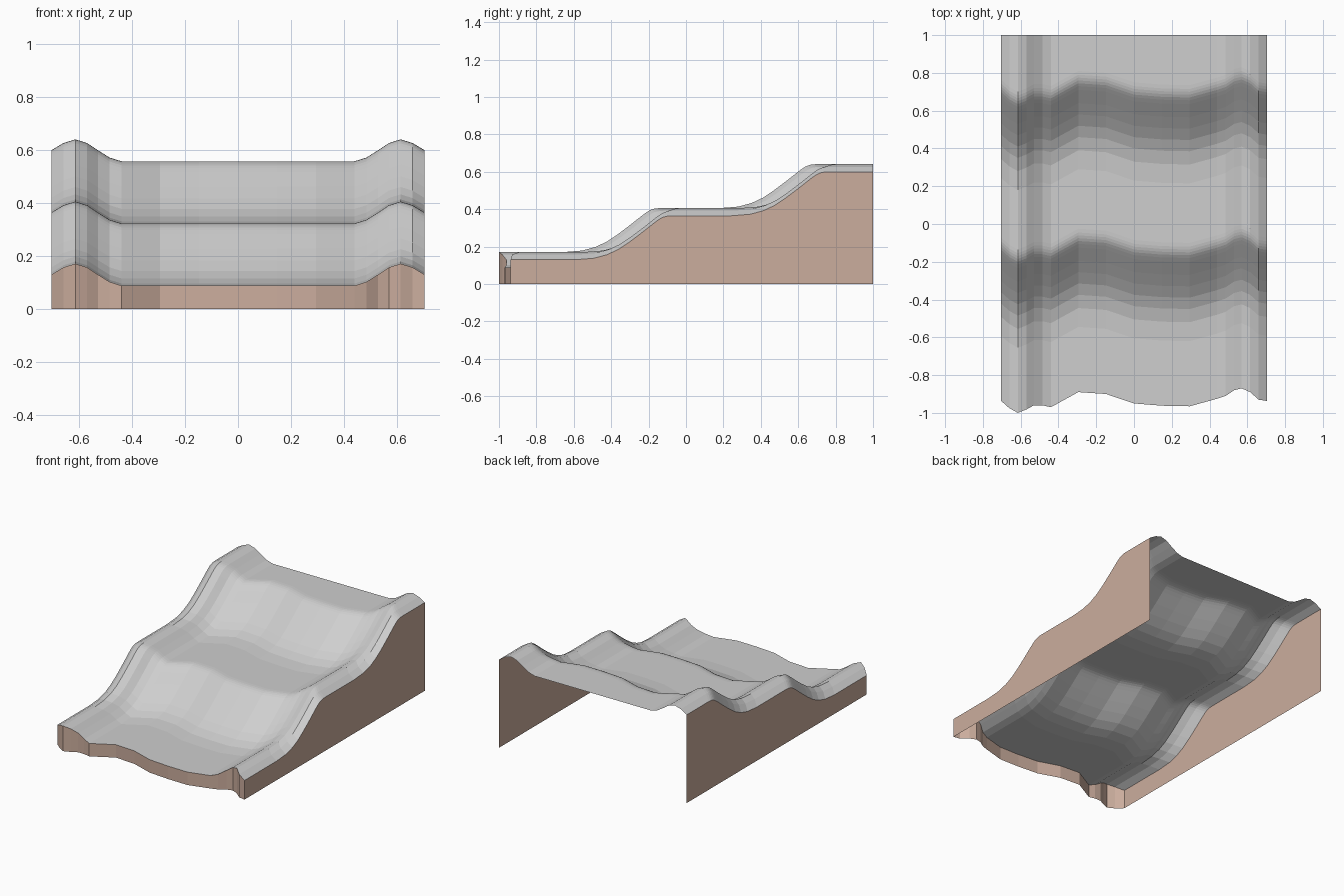
import bpy
import bmesh

cube = bpy.data.objects.get("Cube")
if cube:
    bpy.data.objects.remove(cube, do_unlink=True)


def material(name, rgb):
    mat = bpy.data.materials.new(name)
    mat.use_nodes = True
    mat.diffuse_color = (*rgb, 1)
    mat.node_tree.nodes["Principled BSDF"].inputs["Base Color"].default_value = (*rgb, 1)
    return mat


grey = material("pale grey", (0.62, 0.62, 0.62))
beige = material("warm beige", (0.60, 0.42, 0.34))

# Height of the mirrored side banks, from the outer edge inward
bank = [(0.705, 0.13), (0.66, 0.157), (0.615, 0.171), (0.57, 0.157), (0.53, 0.13),
        (0.485, 0.102), (0.44, 0.088), (0.295, 0.088), (0.148, 0.088)]
section = [(-x, z) for x, z in bank] + [(0, 0.088)] + bank[::-1]

# Wavy front edge, one y for each point of the section
front = [-0.935, -0.975, -1.0, -0.982, -0.96, -0.96, -0.97, -0.89, -0.90, -0.95,
         -0.962, -0.965, -0.925, -0.91, -0.88, -0.87, -0.89, -0.93, -0.937]

# One rise: a long hollow curve ending in a tight crest
rise = [(0, 0), (0.10, 0.008), (0.17, 0.027), (0.23, 0.055), (0.29, 0.095),
        (0.35, 0.14), (0.42, 0.195), (0.44, 0.21), (0.455, 0.22), (0.47, 0.227),
        (0.485, 0.2315), (0.50, 0.234), (0.52, 0.235)]
START, PERIOD, STEP = 0.345, 0.835, 0.235
steps = [(0, 0)] + [(START + i * PERIOD + t, i * STEP + dz)
                    for i in range(2) for t, dz in rise]


def add_object(name, strips, mat):
    """Skin neighbouring rows of points with quads."""
    bm = bmesh.new()
    rows = [[bm.verts.new(p) for p in row] for row in strips]
    for a, b in zip(rows, rows[1:]):
        for i in range(len(a) - 1):
            bm.faces.new((a[i], b[i], b[i + 1], a[i + 1]))
    mesh = bpy.data.meshes.new(name)
    bm.to_mesh(mesh)
    bm.free()
    mesh.materials.append(mat)
    obj = bpy.data.objects.new(name, mesh)
    bpy.context.collection.objects.link(obj)


def ground(row):
    return [(x, y, 0) for x, y, z in row]


# Terraced top surface: the step profile follows the wavy front edge
columns = [[(x, f + t, h + dz) for t, dz in steps] + [(x, 1, h + 2 * STEP)]
           for (x, h), f in zip(section, front)]
add_object("terraced_surface", columns, grey)

# Walls below the surface; the back and the underside stay open
lip = [column[0] for column in columns]
add_object("front_wall", [lip, ground(lip)][::-1], beige)
add_object("right_wall", [columns[0], ground(columns[0])], beige)
add_object("left_wall", [ground(columns[-1]), columns[-1]], beige)

# Orient the walls outward
for name, axis, sign in (("front_wall", 1, -1), ("right_wall", 0, -1), ("left_wall", 0, 1)):
    mesh = bpy.data.objects[name].data
    if sum(p.normal[axis] for p in mesh.polygons) * sign < 0:
        mesh.flip_normals()
